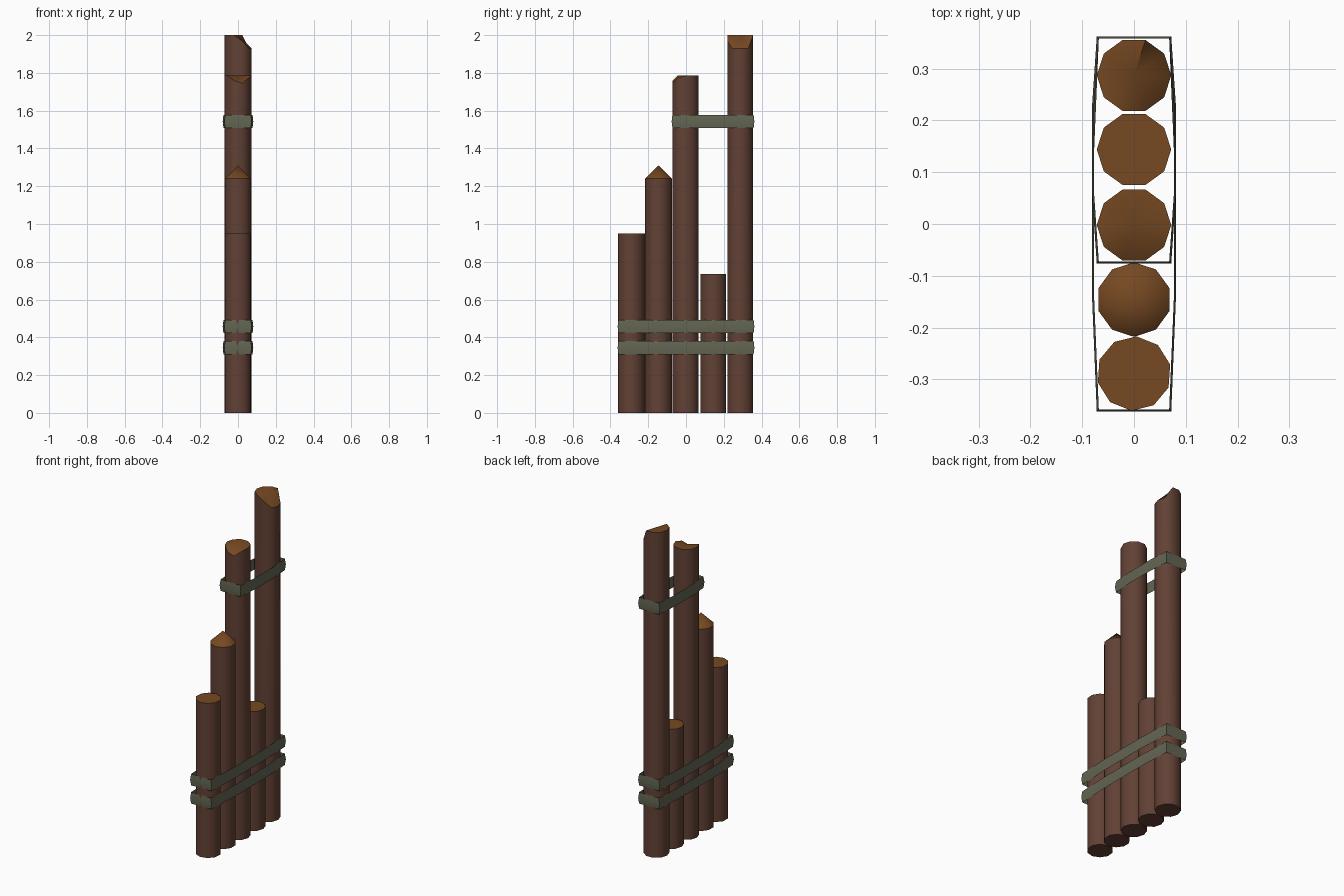
import bpy, bmesh, math

if "Cube" in bpy.data.objects:
    bpy.data.objects.remove(bpy.data.objects["Cube"])


def material(name, rgb):
    m = bpy.data.materials.new(name)
    m.diffuse_color = (*rgb, 1)
    m.use_nodes = True
    m.node_tree.nodes["Principled BSDF"].inputs["Base Color"].default_value = m.diffuse_color
    return m


BARK = material("brown_bark", (0.122, 0.053, 0.035))
CUT = material("cut_wood", (0.180, 0.066, 0.016))
ROPE = material("grey_green_binding", (0.125, 0.130, 0.085))


def finish(bm, name, mats, angle):
    bmesh.ops.recalc_face_normals(bm, faces=bm.faces)
    mesh = bpy.data.meshes.new(name)
    bm.to_mesh(mesh)
    bm.free()
    for m in mats:
        mesh.materials.append(m)
    ob = bpy.data.objects.new(name, mesh)
    bpy.context.collection.objects.link(ob)
    bpy.ops.object.select_all(action='DESELECT')
    ob.select_set(True)
    bpy.context.view_layer.objects.active = ob
    bpy.ops.object.shade_smooth_by_angle(angle=math.radians(angle))
    return ob


def log(name, y, height, turn=0, apex=0, chips=None):
    """Ten-sided post; chips lowers single rim corners, apex raises the centre."""
    chips = chips or {}
    bm = bmesh.new()
    low, high = [], []
    for i in range(10):
        a = math.radians(36 * i + turn)
        x, yy = 0.072 * math.cos(a), y + 0.072 * math.sin(a)
        low.append(bm.verts.new((x, yy, 0)))
        high.append(bm.verts.new((x, yy, height - chips.get(i, 0))))
    tip = bm.verts.new((0, y, height + apex))
    bm.faces.new(low[::-1])
    for i in range(10):
        j = (i + 1) % 10
        bm.faces.new((low[i], low[j], high[j], high[i]))
        bm.faces.new((high[i], high[j], tip)).material_index = 1
    finish(bm, name, (BARK, CUT), 40)


def band(name, z, y0, y1):
    """Thin ribbon around the posts with a slight ridge along its middle."""
    q = (y1 - y0) * 0.3
    half = [(0.068, y0), (0.077, y0 + q), (0.077, y1 - q), (0.068, y1)]
    path = half + [(-x, y) for x, y in reversed(half)]
    mid = (y0 + y1) / 2
    bm = bmesh.new()
    rings = []
    for x, y in path:
        ring = []
        for out, dz in ((0, 0.035), (0.004, 0), (0, -0.035)):
            end = out if abs(y - mid) > (y1 - y0) * 0.4 else 0
            ring.append(bm.verts.new((x + math.copysign(out, x),
                                      y + math.copysign(end, y - mid), z + dz)))
        rings.append(ring)
    for i, a in enumerate(rings):
        b = rings[(i + 1) % len(rings)]
        for k in range(3):
            n = (k + 1) % 3
            bm.faces.new((a[k], b[k], b[n], a[n]))
    finish(bm, name, (ROPE,), 30)


# Posts, front to back
log("front_post", -0.289, 0.95, turn=14)
log("pointed_post", -0.146, 1.24, turn=18, apex=0.07)
log("tall_middle_post", -0.002, 1.785, chips={7: 0.025, 8: 0.04, 9: 0.01})
log("short_post", 0.144, 0.735)
log("tallest_back_post", 0.287, 2.0, chips={8: 0.03, 9: 0.07, 0: 0.07, 1: 0.07})

# Bindings
band("lower_binding", 0.345, -0.358, 0.358)
band("middle_binding", 0.457, -0.358, 0.358)
band("upper_binding", 1.543, -0.072, 0.358)
